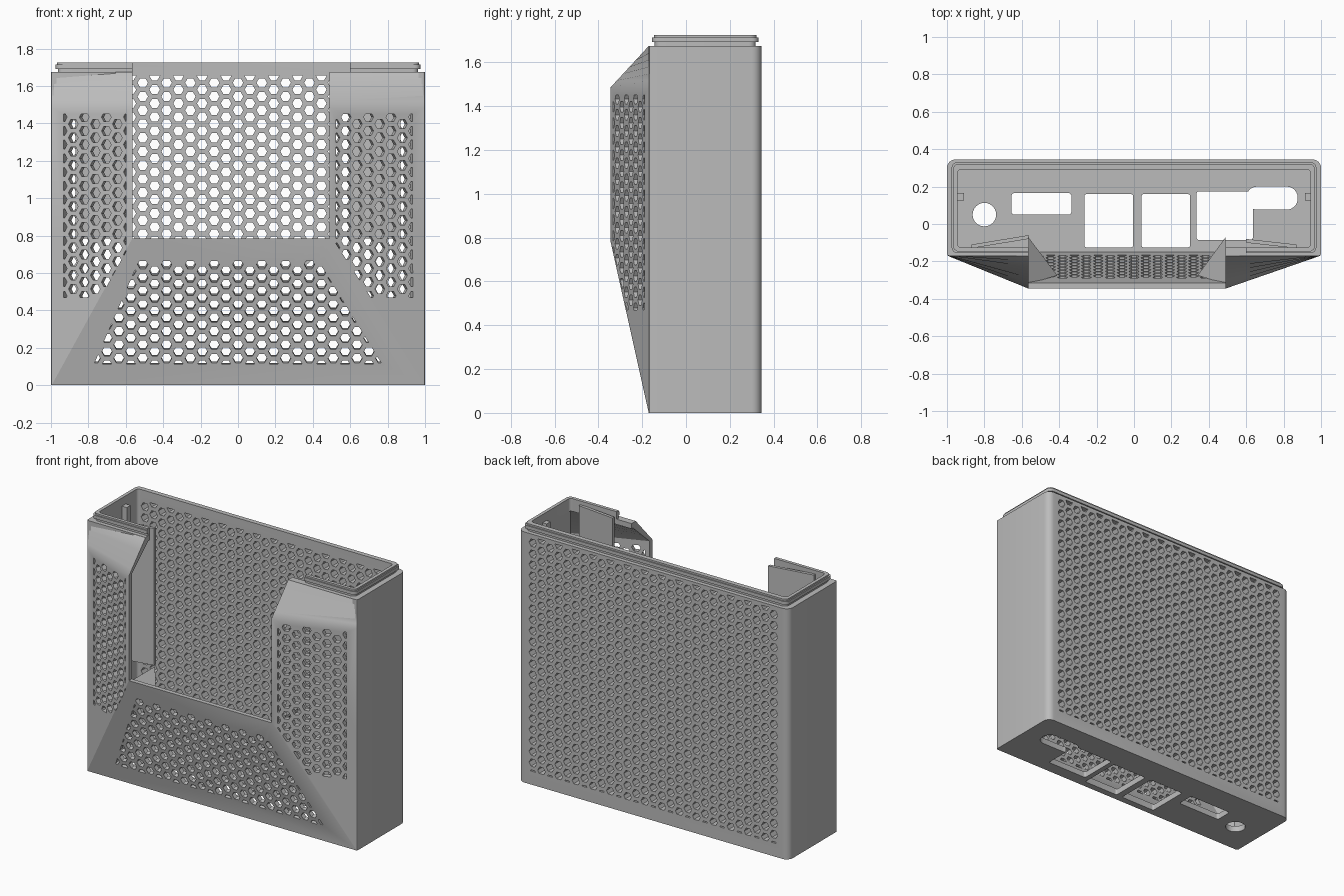
import bpy, bmesh, math
from mathutils import Vector

if "Cube" in bpy.data.objects:
    bpy.data.objects.remove(bpy.data.objects["Cube"])

XL, XR, YF, YB = -0.565, 0.49, -0.345, -0.17   # opening edges, bulge front, body front
ZK, ZT, ZB = 0.785, 1.485, 1.675               # sill, bulge shoulder, body top

grey = bpy.data.materials.new("grey plastic")
grey.diffuse_color = (0.5, 0.5, 0.5, 1)
grey.use_nodes = True
grey.node_tree.nodes["Principled BSDF"].inputs["Base Color"].default_value = grey.diffuse_color


def make(name, bm):
    bmesh.ops.recalc_face_normals(bm, faces=bm.faces)
    me = bpy.data.meshes.new(name)
    bm.to_mesh(me)
    bm.free()
    me.materials.append(grey)
    ob = bpy.data.objects.new(name, me)
    bpy.context.collection.objects.link(ob)
    return ob


def loft(name, rings):
    bm = bmesh.new()
    vs = [[bm.verts.new(p) for p in r] for r in rings]
    n = len(rings[0])
    for a, b in zip(vs, vs[1:]):
        for i in range(n):
            bm.faces.new((a[i], a[(i + 1) % n], b[(i + 1) % n], b[i]))
    bm.faces.new(vs[0])
    bm.faces.new(vs[-1])
    return make(name, bm)


def prism(name, pts, z0, z1):
    return loft(name, [[(x, y, z) for x, y in pts] for z in (z0, z1)])


def rounded(x0, x1, y0, y1, rf, rb, n=6):
    pts = []
    for cx, cy, r, a0 in ((x1 - rb, y1 - rb, rb, 0), (x0 + rb, y1 - rb, rb, 90),
                          (x0 + rf, y0 + rf, rf, 180), (x1 - rf, y0 + rf, rf, 270)):
        for i in range(n + 1):
            a = math.radians(a0 + 90 * i / n)
            pts.append((cx + r * math.cos(a), cy + r * math.sin(a)))
    return pts


def box(name, x0, x1, y0, y1, z0, z1):
    return prism(name, [(x0, y0), (x1, y0), (x1, y1), (x0, y1)], z0, z1)


def boolean(ob, tool, op="DIFFERENCE"):
    m = ob.modifiers.new("cut", "BOOLEAN")
    m.operation, m.object, m.solver = op, tool, "MANIFOLD"
    dg = bpy.context.evaluated_depsgraph_get()
    me = bpy.data.meshes.new_from_object(ob.evaluated_get(dg))
    ob.modifiers.clear()
    ob.data = me
    bpy.data.objects.remove(tool)


def bulge(name, inset, back, z0, z1):
    """Tapered front housing, built from sections stacked in z."""
    zs = [z0, ZK, ZT] + [ZT + (z1 - ZT) * i / 6 for i in range(1, 7)]
    rings = []
    for z in zs:
        t = max(min(z / ZK, 1), 0.003)
        f = t if z <= ZT else max(1 - (z - ZT) / (z1 - ZT), 0.003)
        e = 0.997 - inset * 1.6
        y0 = YB + 0.002 + inset
        yf = YB + inset + (YF - YB) * f
        l, r = -1 + (XL + 1) * t, 1 + (XR - 1) * t
        l, r = max(l, -e + 0.002), min(r, e - 0.002)
        rings.append([(x, y, z) for x, y in ((-e, y0), (l, yf), (r, yf), (e, y0), (e, back), (-e, back))])
    return loft(name, rings)


def clip(poly, region):
    """Trim a polygon to a convex counter-clockwise region."""
    for a, b in zip(region, region[1:] + region[:1]):
        side = lambda p: (b[0] - a[0]) * (p[1] - a[1]) - (b[1] - a[1]) * (p[0] - a[0])
        out = []
        for p, q in zip(poly, poly[1:] + poly[:1]):
            sp, sq = side(p), side(q)
            if sp >= 0:
                out.append(p)
            if sp * sq < 0:
                k = sp / (sp - sq)
                out.append((p[0] + k * (q[0] - p[0]), p[1] + k * (q[1] - p[1])))
        poly = out
        if len(poly) < 3:
            return []
    return poly


def hex_cutter(origin, u, v, region, d0, d1, pitch=0.0735, rad=0.028):
    """Field of hexagonal prisms on the plane origin + u*a + v*b."""
    o, u, v = Vector(origin), Vector(u).normalized(), Vector(v).normalized()
    n = u.cross(v)
    bm = bmesh.new()
    step = pitch * 0.866
    for i in range(-20, 21):
        for j in range(-4, 30):
            cx, cy = i * step, (j + 0.5 * (i % 2)) * pitch
            h = [(cx + rad * math.cos(k * math.pi / 3), cy + rad * math.sin(k * math.pi / 3)) for k in range(6)]
            h = clip(h, region)
            if not h or max(p[1] for p in h) - min(p[1] for p in h) < 0.006 \
                    or max(p[0] for p in h) - min(p[0] for p in h) < 0.006:
                continue
            a, b = [[bm.verts.new(o + u * p + v * q + n * d) for p, q in h] for d in (d0, d1)]
            bm.faces.new(a[::-1])
            bm.faces.new(b)
            for k in range(len(h)):
                m = (k + 1) % len(h)
                bm.faces.new((a[k], a[m], b[m], b[k]))
    return make("hex_cutter", bm)


# Outer shell: body, front housing and stepped top lip
case = prism("case", rounded(-1, 1, YB, 0.345, 0.012, 0.045), 0, ZB)
boolean(case, bulge("housing", 0, -0.08, 0.002, ZB - 0.001), "UNION")
for g, z0, z1 in ((0.012, 1.65, 1.7), (0, 1.692, 1.714), (0.008, 1.705, 1.725)):
    lip = prism("lip", rounded(-0.975 + g, 0.975 - g, -0.155 + g, 0.33 - g, 0.03, 0.03), z0, z1)
    boolean(case, lip, "UNION")

# Hollow interior and front opening
boolean(case, prism("cavity", rounded(-0.945, 0.945, -0.125, 0.29, 0.02, 0.02), 0.04, 2))
boolean(case, bulge("housing_cavity", 0.03, 0.02, 0.045, 1.64))
boolean(case, box("opening", XL, XR, -1, 0.1, ZK, 3))
boolean(case, box("lip_notch", XR - 0.05, 0.6, -1, 0.1, ZB, 3))

# Hexagonal vents: back, lower front, two front sides
boolean(case, hex_cutter((0, 0.345, 0), (1, 0, 0), (0, 0, 1),
                         [(-0.93, 0.09), (0.93, 0.09), (0.93, 1.655), (-0.93, 1.655)], -0.05, 0.1))
boolean(case, hex_cutter((0, YB, 0), (1, 0, 0), (0, YF - YB, ZK),
                         [(-0.77, 0.115), (0.77, 0.115), (0.43, 0.68), (-0.53, 0.68)], -0.05, 0.075))
for s, xe, x1 in ((-1, XL, -0.60), (1, XR, 0.525)):
    d = Vector((xe - s, YF - YB, 0))
    k = d.length / abs(d.x)
    a0, a1 = 0.065 * k, abs(x1 - s) * k
    am = abs(0.735 - 1) * k if s < 0 else 0.29 * k
    zt = 0.47 + (a1 - am) / d.length * ZK
    reg = [(a0, 0.47), (am, 0.47), (a1, zt), (a1, 1.45), (a0, 1.45)]
    if s > 0:
        d = -d
        reg = [(-p, q) for p, q in reg[::-1]]
    boolean(case, hex_cutter((s, YB, 0), d, (0, 0, 1), reg, -0.05, 0.07))

# Connector openings in the floor
slot = rounded(-0.655, -0.335, 0.05, 0.165, 0.015, 0.015)
socket = rounded(0.335, 0.635, -0.085, 0.175, 0.012, 0.012)
key = rounded(0.60, 0.875, 0.077, 0.2, 0.058, 0.058)
hole = rounded(-0.863, -0.737, -0.013, 0.113, 0.063, 0.063)
hole = [p for i, p in enumerate(hole) if i % 7]
for pts in (slot, socket, key, hole, rounded(-0.265, -0.005, -0.125, 0.16, 0.012, 0.012),
            rounded(0.04, 0.3, -0.125, 0.16, 0.012, 0.012)):
    boolean(case, prism("port_cutter", pts, -0.1, 0.3 if pts is slot else 0.1))

# Inner baffles behind the side vents
prism("left_baffle", [(-0.87, -0.13), (XL, -0.08), (XL, -0.06), (-0.87, -0.11)], ZK, 1.70)
prism("right_baffle", [(0.6, -0.10), (0.87, -0.13), (0.87, -0.11), (0.6, -0.08)], ZK, 1.70)

# Gusset plates closing the lower ends of the ducts
for name, x, xi in (("left_gusset", XL, -0.41), ("right_gusset", XR, 0.34)):
    tri = [Vector((x, -0.07, ZK - 0.01)), Vector((x, -0.32, ZK - 0.01)), Vector((xi, -0.275, 0.64))]
    loft(name, [tri, [p - Vector((0, 0, 0.02)) for p in tri]])

# Small latch posts inside the end walls
for name, x in (("left_post", -0.93), ("right_post", 0.93)):
    box(name, x - 0.015, x + 0.02, 0.125, 0.165, 1.5, 1.67)

for ob in bpy.context.scene.objects:
    bpy.ops.object.select_all(action="DESELECT")
    ob.select_set(True)
    bpy.context.view_layer.objects.active = ob
    bpy.ops.object.shade_smooth_by_angle(angle=math.radians(25))
